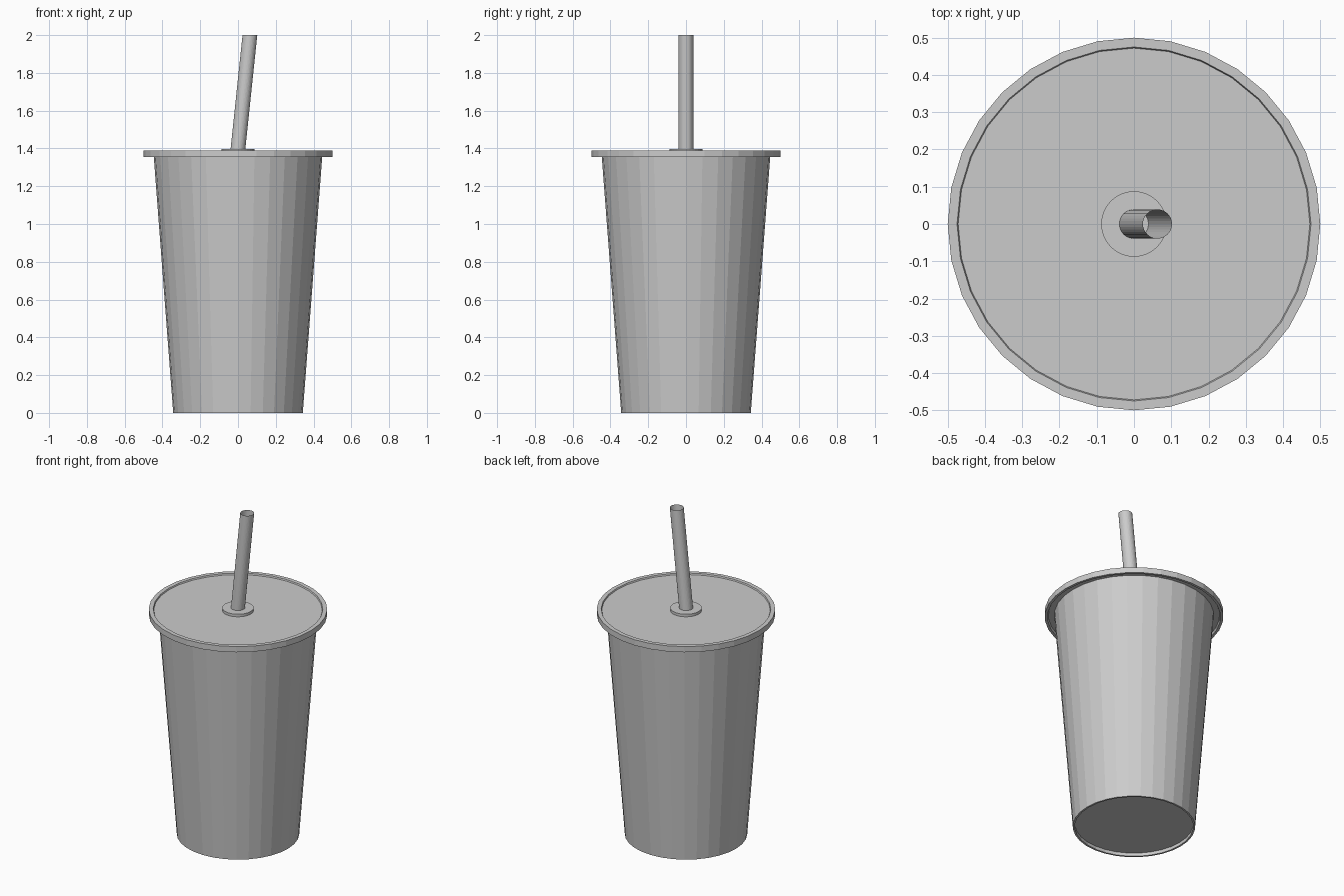
import bpy, bmesh
from math import cos, sin, tau

if "Cube" in bpy.data.objects:
    bpy.data.objects.remove(bpy.data.objects["Cube"])

SIDES = 32


def lathe(name, profile):
    """Revolve (radius, z) or (radius, z, x_offset) points; radius 0 closes to a pole."""
    bm = bmesh.new()
    rings = []
    for r, z, *off in profile:
        x = off[0] if off else 0
        if r == 0:
            rings.append([bm.verts.new((x, 0, z))] * SIDES)
        else:
            rings.append([bm.verts.new((x + r * cos(tau * i / SIDES), r * sin(tau * i / SIDES), z))
                          for i in range(SIDES)])
    for a, b in zip(rings, rings[1:]):
        for i in range(SIDES):
            j = (i + 1) % SIDES
            bm.faces.new(dict.fromkeys((a[i], a[j], b[j], b[i])))
    mesh = bpy.data.meshes.new(name)
    bm.to_mesh(mesh)
    bm.free()
    obj = bpy.data.objects.new(name, mesh)
    bpy.context.collection.objects.link(obj)
    return obj


# Tapered cup with a recessed base inside a thin foot ring
lathe("cup", [(0, 0.02), (0.332, 0.02), (0.332, 0), (0.343, 0), (0.447, 1.37)])

# Lid: sunken panel, raised rim and hollow skirt
lathe("lid", [(0, 1.368), (0.48, 1.368), (0.485, 1.355), (0.5, 1.355),
              (0.5, 1.39), (0.475, 1.39), (0.472, 1.382), (0, 1.382)])

# Raised collar around the straw hole
lathe("straw_collar", [(0.088, 1.38), (0.088, 1.398), (0, 1.398)])

# Leaning open straw, cut level at the top
lathe("straw", [(0.039, 1.39, -0.001), (0.039, 2.0, 0.063)])
